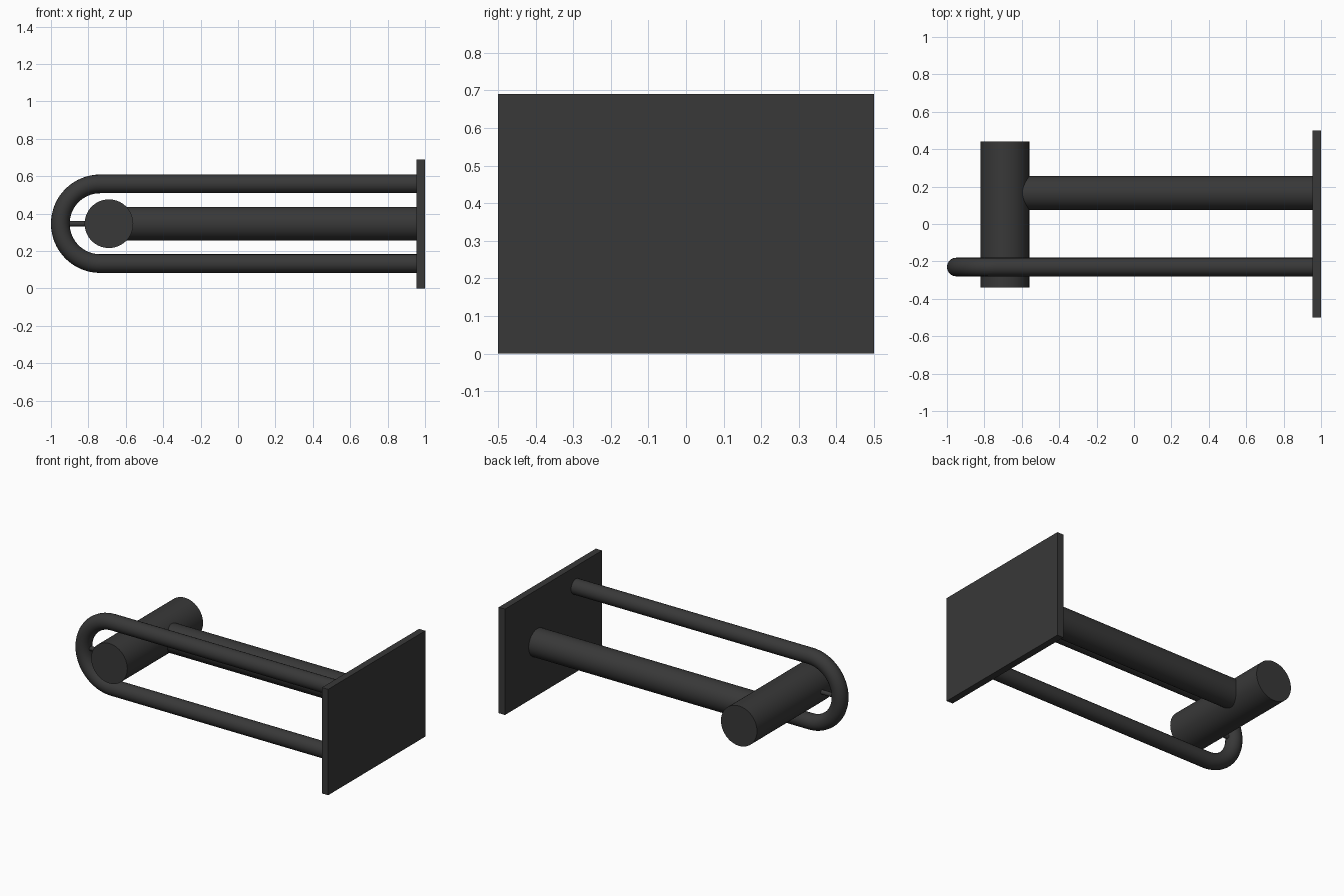
import bpy, math
from mathutils import Vector

if "Cube" in bpy.data.objects:
    bpy.data.objects.remove(bpy.data.objects["Cube"])

metal = bpy.data.materials.new("dark_grey_metal")
metal.diffuse_color = (0.04, 0.04, 0.04, 1)
metal.use_nodes = True
metal.node_tree.nodes["Principled BSDF"].inputs["Base Color"].default_value = metal.diffuse_color
MID_Z = 0.346


def finish(obj, name):
    obj.name = name
    obj.data.materials.clear()
    obj.data.materials.append(metal)
    return obj


def rod(name, a, b, radius, sides=64):
    a, b = Vector(a), Vector(b)
    bpy.ops.mesh.primitive_cylinder_add(
        vertices=sides, radius=radius, depth=(b - a).length,
        location=(a + b) / 2, rotation=(b - a).to_track_quat('Z', 'Y').to_euler())
    bpy.ops.object.shade_smooth_by_angle(angle=math.radians(35))
    return finish(bpy.context.object, name)


# Wall plate
bpy.ops.mesh.primitive_cube_add(size=1, location=(0.9775, 0, 0.345))
plate = finish(bpy.context.object, "wall_plate")
plate.scale = (0.045, 1.0, 0.69)

# Roller-shaped crossbar, its support arm, and the pin joining it to the rail
rod("crossbar", (-0.69, -0.34, MID_Z), (-0.69, 0.44, MID_Z), 0.13)
rod("support_arm", (-0.66, 0.166, MID_Z), (0.96, 0.166, MID_Z), 0.09)
rod("joining_pin", (-0.94, -0.23, MID_Z), (-0.78, -0.23, MID_Z), 0.014, 24)

# U-shaped guard rail: two straight runs joined by a half circle
BEND, BEND_X, RAIL_Y = 0.213, -0.737, -0.23
path = [(0.96, RAIL_Y, MID_Z + BEND)]
for i in range(33):
    t = math.pi / 2 + math.pi * i / 32
    path.append((BEND_X + BEND * math.cos(t), RAIL_Y, MID_Z + BEND * math.sin(t)))
path.append((0.96, RAIL_Y, MID_Z - BEND))
curve = bpy.data.curves.new("guard_rail", 'CURVE')
curve.dimensions = '3D'
curve.bevel_depth = 0.05
curve.bevel_resolution = 8
curve.use_fill_caps = True
spline = curve.splines.new('POLY')
spline.points.add(len(path) - 1)
for point, co in zip(spline.points, path):
    point.co = (*co, 1)
spline.use_smooth = True
rail = bpy.data.objects.new("guard_rail", curve)
bpy.context.collection.objects.link(rail)
bpy.ops.object.select_all(action='DESELECT')
rail.select_set(True)
bpy.context.view_layer.objects.active = rail
bpy.ops.object.convert(target='MESH')
bpy.ops.object.shade_smooth_by_angle(angle=math.radians(35))
finish(bpy.context.object, "guard_rail")
